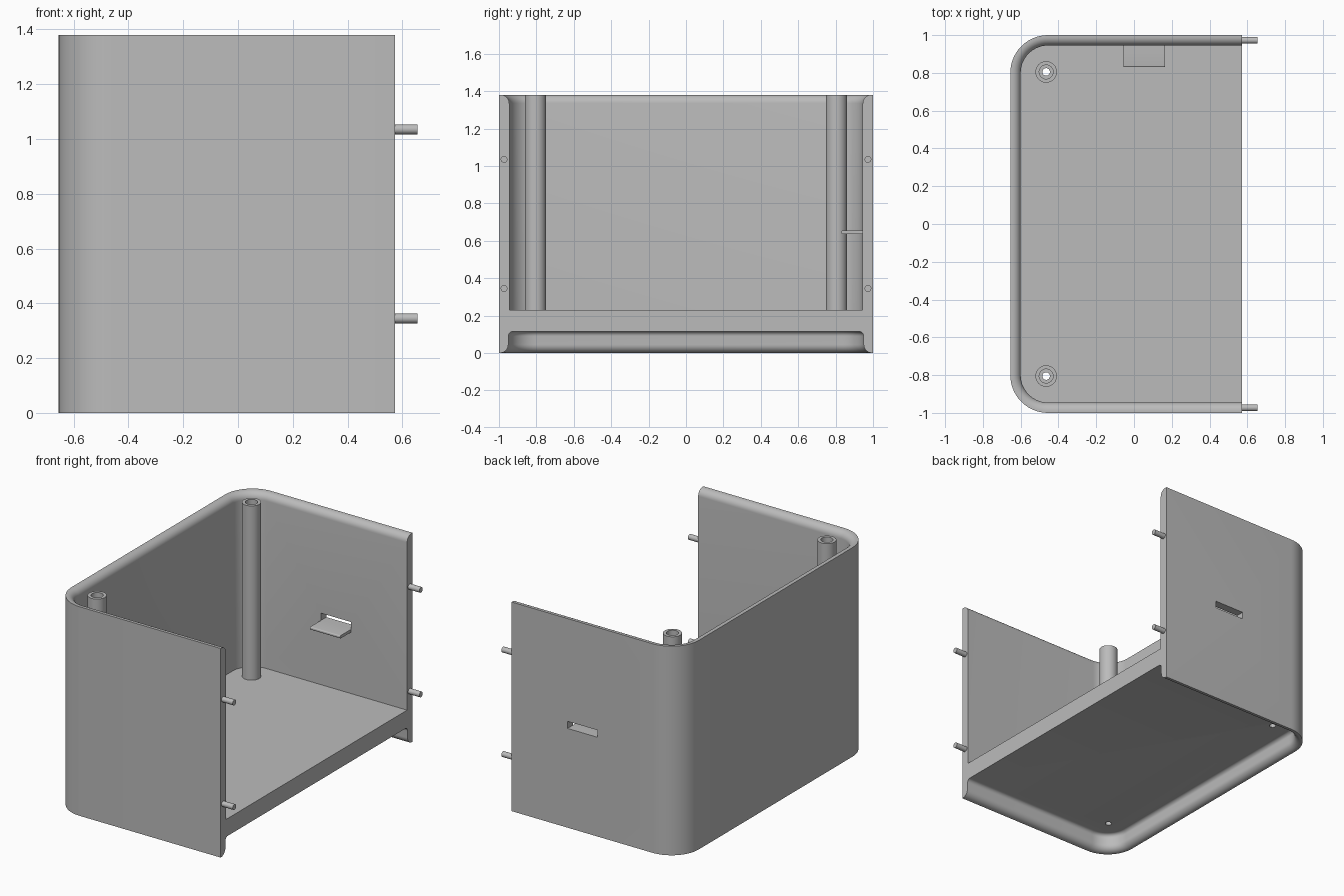
import bpy, bmesh
from math import sin, cos, pi, radians
from mathutils import Matrix, Vector

cube = bpy.data.objects.get("Cube")
if cube:
    bpy.data.objects.remove(cube, do_unlink=True)

grey = bpy.data.materials.new("plain grey")
grey.use_nodes = True
grey.diffuse_color = (0.5, 0.5, 0.5, 1)
grey.node_tree.nodes["Principled BSDF"].inputs["Base Color"].default_value = (0.5, 0.5, 0.5, 1)

# Main sizes
BACK, OPEN, HALF = -0.655, 0.573, 1.0
HEIGHT, CORNER, WALL = 1.38, 0.2, 0.055
FLOOR_LOW, FLOOR_TOP = 0.115, 0.23
POST_X, POST_Y, HOLE = -0.465, 0.805, 0.02
SLOT_X = (-0.055, 0.165)
SHELF_Z = (0.636, 0.655)


def finish(name, bm, smooth=True):
    bmesh.ops.recalc_face_normals(bm, faces=bm.faces)
    mesh = bpy.data.meshes.new(name)
    bm.to_mesh(mesh)
    bm.free()
    mesh.materials.append(grey)
    obj = bpy.data.objects.new(name, mesh)
    bpy.context.collection.objects.link(obj)
    if smooth:
        smooth_sharp(obj)
    return obj


def smooth_sharp(obj):
    bpy.ops.object.select_all(action='DESELECT')
    obj.select_set(True)
    bpy.context.view_layer.objects.active = obj
    bpy.ops.object.shade_smooth_by_angle(angle=radians(30))


def arc(cx, cy, r, start, end, steps=8):
    angles = [radians(start + (end - start) * i / steps) for i in range(steps + 1)]
    return [(cx + r * cos(a), cy + r * sin(a)) for a in angles]


def box(name, xs, ys, zs, bevel=0):
    bm = bmesh.new()
    bmesh.ops.create_cube(bm, size=1)
    for v in bm.verts:
        v.co = [lim[0] if c < 0 else lim[1] for c, lim in zip(v.co, (xs, ys, zs))]
    if bevel:
        # Round the free inner end only
        edges = [e for e in bm.edges if all(abs(v.co.y - ys[0]) < 1e-5 for v in e.verts)
                 and abs(e.verts[0].co.x - e.verts[1].co.x) > 0.01]
        bmesh.ops.bevel(bm, geom=edges, offset=bevel, segments=4, affect='EDGES', profile=0.5)
    return finish(name, bm)


def rod(name, r, length, matrix, sides=32):
    bm = bmesh.new()
    bmesh.ops.create_cone(bm, cap_ends=True, segments=sides, radius1=r, radius2=r,
                          depth=length, matrix=matrix)
    return finish(name, bm)


def cut(target, cutter):
    cutter.hide_render = True
    mod = target.modifiers.new("cut", 'BOOLEAN')
    mod.operation, mod.solver, mod.object = 'DIFFERENCE', 'EXACT', cutter
    bpy.context.view_layer.objects.active = target
    bpy.ops.object.modifier_apply(modifier=mod.name)
    bpy.data.objects.remove(cutter, do_unlink=True)


def u_path(inset):
    # Three-sided outline with two round corners, moved inward
    r, y = CORNER - inset, HALF - CORNER
    cx = BACK + CORNER
    return ([(OPEN, -HALF + inset)] + arc(cx, -y, r, 270, 180, 14)
            + arc(cx, y, r, 180, 90, 14) + [(OPEN, HALF - inset)])


# Shell: wall section (inset, height) swept around the outline
rim = 0.045
leg = 0.05
section = (arc(leg + 0.025, FLOOR_LOW - 0.025, 0.025, 90, 180, 6)
           + arc(leg - rim, rim, rim, 0, -90)
           + [(0, 0), (0, HEIGHT)]
           + arc(WALL - rim, HEIGHT - rim, rim, 90, 0)
           + [(WALL, FLOOR_TOP)])
bm = bmesh.new()
rows = [[bm.verts.new((x, y, z)) for x, y in u_path(inset)] for inset, z in section]
for a, b in zip(rows, rows[1:]):
    for i in range(len(a) - 1):
        bm.faces.new((a[i], a[i + 1], b[i + 1], b[i]))
bm.faces.new(rows[0])
bm.faces.new(rows[-1])
bm.faces.new([r[0] for r in rows] + [r[-1] for r in reversed(rows)])
shell = finish("shell", bm, smooth=False)

# Slot through the left side wall and screw holes through the floor
cut(shell, box("slot_cutter", SLOT_X, (0.9, 1.1), (SHELF_Z[1], 0.702)))
for side in (-1, 1):
    place = Matrix.Translation((POST_X, side * POST_Y, 0.17))
    cut(shell, rod("hole_cutter", HOLE, 0.3, place))
smooth_sharp(shell)

# Small shelf under the slot
box("slot_shelf", SLOT_X, (0.83, 0.96), SHELF_Z, bevel=0.007)

# Hollow screw posts
post = [(0.057, FLOOR_TOP), (0.057, HEIGHT), (0.037, HEIGHT),
        (0.037, 1.1), (HOLE, 1.1), (HOLE, FLOOR_TOP)]
for side, word in ((-1, "right"), (1, "left")):
    bm = bmesh.new()
    n = 32
    rings = [[bm.verts.new((POST_X + r * cos(2 * pi * i / n),
                            side * POST_Y + r * sin(2 * pi * i / n), z)) for i in range(n)]
             for r, z in post]
    for a, b in zip(rings, rings[1:] + rings[:1]):
        for i in range(n):
            j = (i + 1) % n
            bm.faces.new((a[i], a[j], b[j], b[i]))
    finish("screw_post_" + word, bm)

    # Locating pegs on the open wall ends
    for z, level in ((0.345, "lower"), (1.035, "upper")):
        place = (Matrix.Translation((OPEN + 0.036, side * 0.973, z))
                 @ Matrix.Rotation(pi / 2, 4, Vector((0, 1, 0))))
        rod(f"{level}_peg_{word}", 0.018, 0.092, place, 24)
